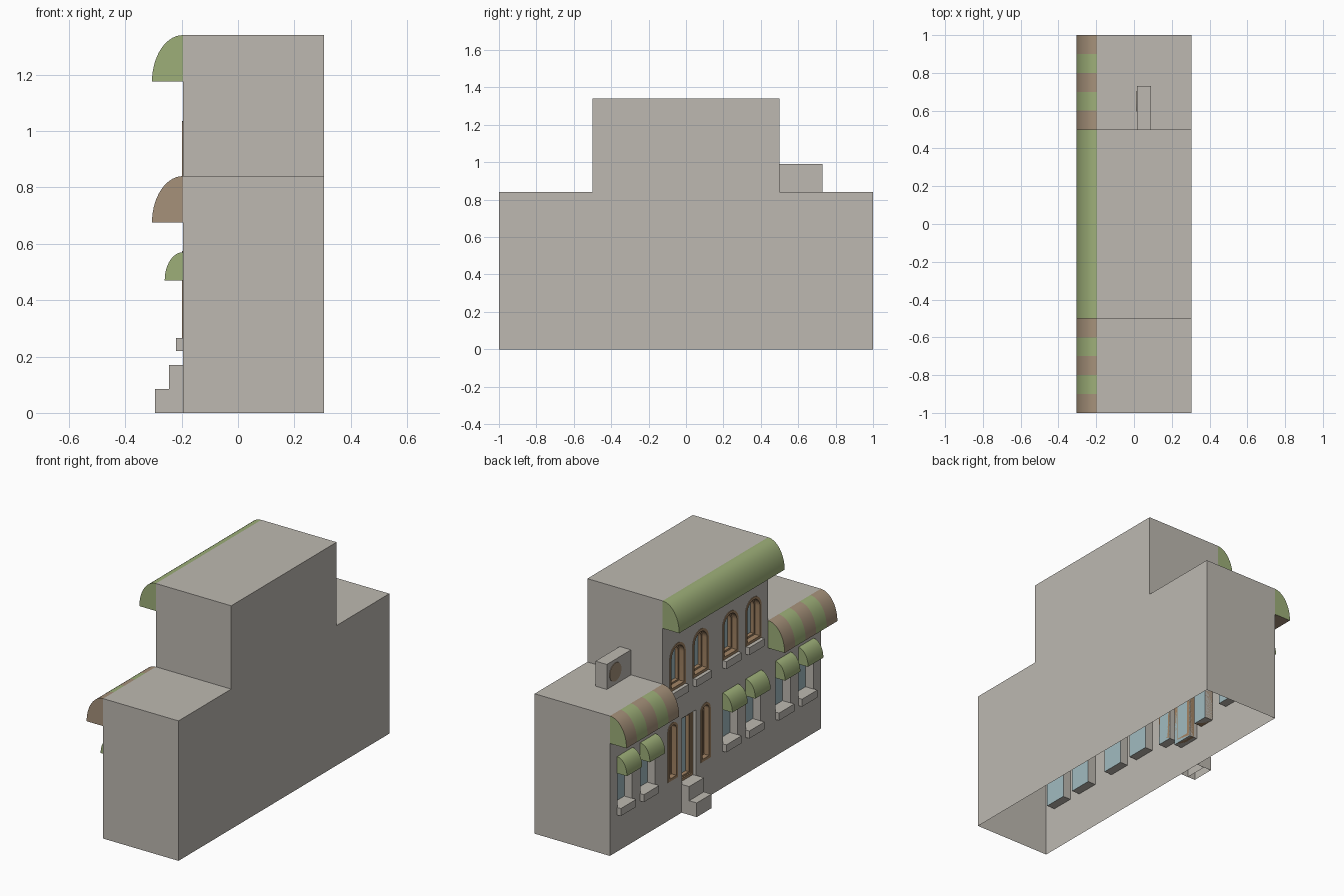
import bpy
import bmesh
import math

cube = bpy.data.objects.get("Cube")
if cube:
    bpy.data.objects.remove(cube, do_unlink=True)


def material(name, rgb):
    m = bpy.data.materials.new(name)
    m.use_nodes = True
    m.diffuse_color = (*rgb, 1)
    m.node_tree.nodes["Principled BSDF"].inputs["Base Color"].default_value = (*rgb, 1)
    return m


STONE, GREEN, BROWN, WOOD, GLASS = range(5)
MATERIALS = [
    material("pale stone", (0.51, 0.485, 0.44)),
    material("awning green", (0.34, 0.43, 0.19)),
    material("awning brown", (0.38, 0.285, 0.195)),
    material("frame wood", (0.37, 0.235, 0.13)),
    material("window glass", (0.36, 0.50, 0.53)),
]
WALL = -0.195      # x of the decorated facade
BACK = 0.305
DEPTH = 0.052      # depth of the window recesses


def finish(name, bm, smooth=False):
    bmesh.ops.recalc_face_normals(bm, faces=bm.faces)
    mesh = bpy.data.meshes.new(name)
    bm.to_mesh(mesh)
    bm.free()
    for m in MATERIALS:
        mesh.materials.append(m)
    ob = bpy.data.objects.new(name, mesh)
    bpy.context.collection.objects.link(ob)
    if smooth:
        bpy.ops.object.select_all(action="DESELECT")
        ob.select_set(True)
        bpy.context.view_layer.objects.active = ob
        bpy.ops.object.shade_smooth_by_angle(angle=math.radians(35))
    return ob


def add_prism(bm, outline, x0, x1, mat=STONE, end_mat=None):
    """Extrude a (y, z) outline along x; end_mat colours the x1 end."""
    a, b = [[bm.verts.new((x, y, z)) for y, z in outline] for x in (x0, x1)]
    bm.faces.new(a).material_index = mat
    bm.faces.new(b).material_index = mat if end_mat is None else end_mat
    for i in range(len(a)):
        j = (i + 1) % len(a)
        bm.faces.new((a[i], a[j], b[j], b[i])).material_index = mat


def rect(y, z0, z1, w):
    h = w / 2
    return [(y - h, z0), (y + h, z0), (y + h, z1), (y - h, z1)]


def arch(y, z0, z1, w, n=14):
    r = w / 2
    arc = [(y + r * math.cos(math.pi * i / n), z1 - r + r * math.sin(math.pi * i / n))
           for i in range(n + 1)]
    return [(y - r, z0), (y + r, z0)] + arc


def block(name, y, z0, z1, w, x0, x1, mat=STONE):
    bm = bmesh.new()
    add_prism(bm, rect(y, z0, z1, w), x0, x1, mat)
    return finish(name, bm)


def add_ring(bm, outer, inner, x0, x1):
    loops = [[bm.verts.new((x, y, z)) for y, z in pts]
             for x, pts in ((x1, outer), (x0, outer), (x0, inner), (x1, inner))]
    n = len(outer)
    for a, b in zip(loops, loops[1:] + loops[:1]):
        for i in range(n):
            j = (i + 1) % n
            bm.faces.new((a[i], a[j], b[j], b[i])).material_index = WOOD


def frame(name, shape, y, z0, z1, w, front, casing=0.016, sash=0.01):
    """Outer casing with a thinner sash set back inside it."""
    bm = bmesh.new()

    def inset(d):
        return shape(y, z0 + d, z1 - d, w - 2 * d)

    add_ring(bm, inset(0), inset(casing), front, WALL + DEPTH)
    add_ring(bm, inset(casing), inset(casing + sash), WALL + 0.03, WALL + DEPTH)
    finish(name, bm, smooth=True)


def awning(name, y0, y1, z, a, b, stripes=1, n=14):
    """Quarter-ellipse canopy; several stripes alternate brown and green."""
    bm = bmesh.new()
    prof = [(WALL - a * math.sin(math.pi / 2 * i / n), z + b * math.cos(math.pi / 2 * i / n))
            for i in range(n + 1)] + [(WALL, z)]
    rings = [[bm.verts.new((x, y0 + (y1 - y0) * k / stripes, h)) for x, h in prof]
             for k in range(stripes + 1)]
    base = BROWN if stripes > 1 else GREEN
    for k, (p, q) in enumerate(zip(rings, rings[1:])):
        for j in range(n + 1):
            f = bm.faces.new((p[j], p[j + 1], q[j + 1], q[j]))
            f.material_index = base if j == n or k % 2 == 0 else GREEN
    bm.faces.new(rings[0]).material_index = base
    bm.faces.new(rings[-1]).material_index = GREEN
    finish(name, bm, smooth=True)


# Layout of the openings: pairs of windows spaced about the bay centres
PAIR, WIN = 0.109, 0.145
lower = [c + s * PAIR for c in (0.75, -0.25, -0.75) for s in (1, -1)]
upper = [c + s * PAIR for c in (0.25, -0.25) for s in (1, -1)]
DOOR_Y = 0.25
side_lights = [DOOR_Y + s * 0.155 for s in (1, -1)]
upper_arch = (0.765, 1.035, 0.15)
side_arch = (0.23, 0.575, 0.095)
door = (0.17, 0.565, 0.135)

# Recess cutter: stone reveals with glass at the back
bm = bmesh.new()
outlines = [rect(y, 0.265, 0.55, WIN - 0.005) for y in lower]
outlines += [arch(y, *upper_arch) for y in upper]
outlines += [arch(y, *side_arch) for y in side_lights]
outlines.append(rect(DOOR_Y, *door))
for pts in outlines:
    add_prism(bm, pts, WALL - 0.1, WALL + DEPTH, STONE, GLASS)
cutter = finish("recess_cutter", bm)

# Building shell: stepped block, recessed facade, open underneath
bm = bmesh.new()
half = [(1, 0), (1, 0.84), (0.5, 0.84), (0.5, 1.34)]
add_prism(bm, half + [(-y, z) for y, z in reversed(half)], WALL, BACK)
building = finish("building_shell", bm)
mod = building.modifiers.new("recesses", "BOOLEAN")
mod.operation = "DIFFERENCE"
mod.solver = "EXACT"
mod.object = cutter
bpy.ops.object.select_all(action="DESELECT")
building.select_set(True)
bpy.context.view_layer.objects.active = building
bpy.ops.object.modifier_apply(modifier=mod.name)
bpy.data.objects.remove(cutter, do_unlink=True)


def open_base(ob):
    bm = bmesh.new()
    bm.from_mesh(ob.data)
    floor = [f for f in bm.faces if all(v.co.z < 0.001 for v in f.verts)]
    bmesh.ops.delete(bm, geom=floor, context="FACES")
    bm.to_mesh(ob.data)
    bm.free()


open_base(building)

# Lower windows: sill and small awning each
for y in lower:
    block("lower_sill", y, 0.22, 0.265, WIN, WALL - 0.025, WALL)
    awning("small_awning", y - WIN / 2, y + WIN / 2, 0.47, 0.065, 0.10)

# Upper arched windows
for y in upper:
    block("upper_sill", y, 0.72, 0.765, WIN, WALL - 0.025, WALL)
    frame("upper_window_frame", arch, y, *upper_arch, front=WALL - 0.003)

# Entrance: door frame, side lights and steps
for y in side_lights:
    frame("side_light_frame", arch, y, *side_arch, front=WALL - 0.003)
frame("door_frame", rect, DOOR_Y, *door, front=WALL + 0.022)
bm = bmesh.new()
add_prism(bm, rect(DOOR_Y, 0, 0.17, 0.14), WALL - 0.05, WALL)
open_base(finish("upper_step", bm))
open_base(block("lower_step", DOOR_Y, 0, 0.085, 0.14, WALL - 0.1, WALL - 0.05))

# Large awnings
awning("top_awning", -0.5, 0.5, 1.175, 0.11, 0.165)
for y0 in (-1, 0.5):
    awning("striped_awning", y0, y0 + 0.5, 0.675, 0.11, 0.165, stripes=5)

# Rooftop fan unit with a round grille
block("roof_unit", 0.615, 0.84, 0.99, 0.23, 0.015, 0.09)
bm = bmesh.new()
circle = [(0.65 + 0.055 * math.cos(math.tau * i / 24), 0.915 + 0.055 * math.sin(math.tau * i / 24))
          for i in range(24)]
add_prism(bm, circle, 0.012, 0.016, BROWN)
finish("fan_grille", bm)
